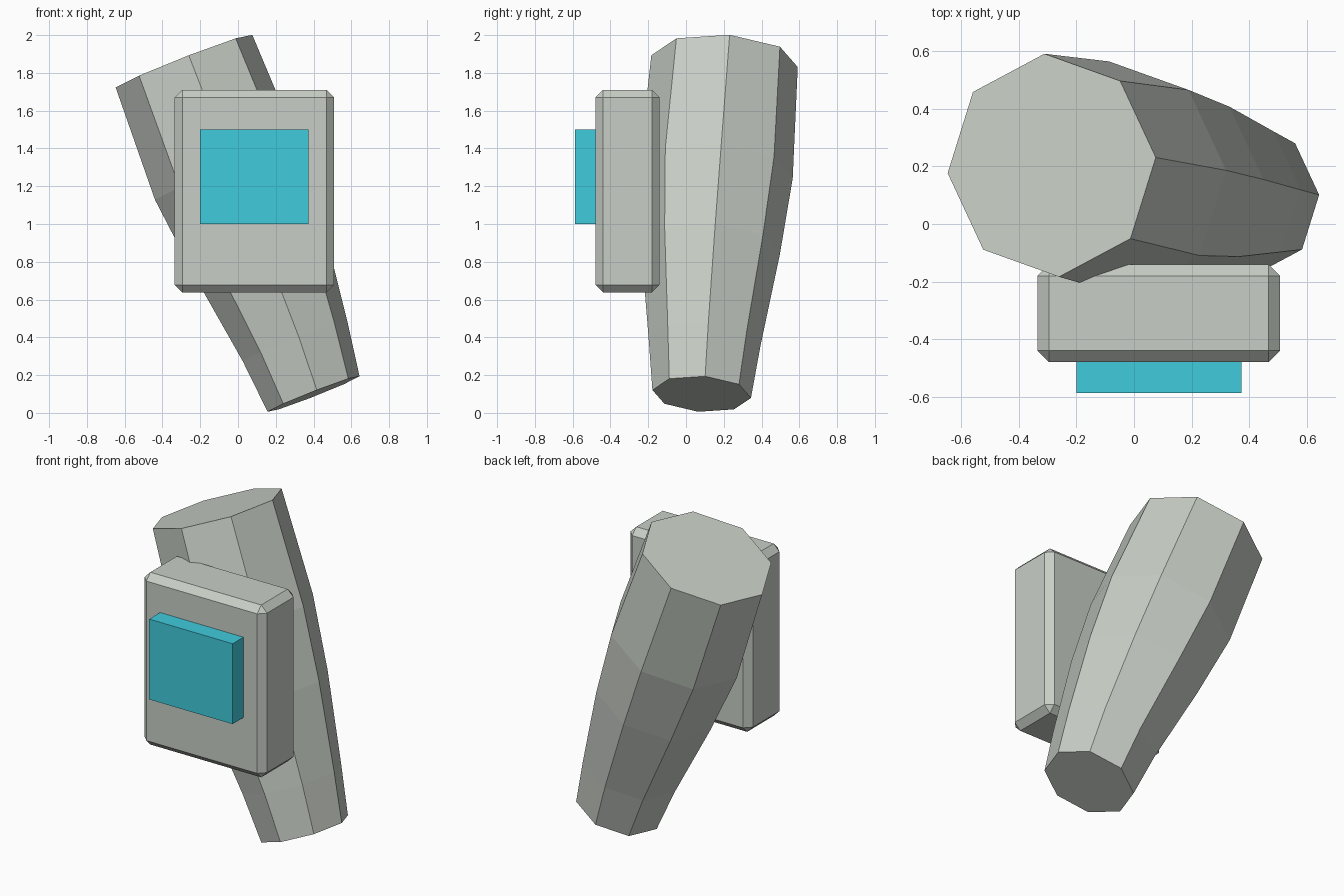
import bpy, bmesh, math
from mathutils import Vector

if "Cube" in bpy.data.objects:
    bpy.data.objects.remove(bpy.data.objects["Cube"])


def material(name, rgb):
    m = bpy.data.materials.new(name)
    m.diffuse_color = (*rgb, 1)
    m.use_nodes = True
    m.node_tree.nodes["Principled BSDF"].inputs["Base Color"].default_value = m.diffuse_color
    return m


grey = material("pale grey", (0.578, 0.617, 0.565))
teal = material("teal", (0.051, 0.60, 0.72))


def finish(bm, name, mat):
    bmesh.ops.recalc_face_normals(bm, faces=bm.faces)
    me = bpy.data.meshes.new(name)
    bm.to_mesh(me)
    bm.free()
    me.materials.append(mat)
    ob = bpy.data.objects.new(name, me)
    bpy.context.collection.objects.link(ob)
    return ob


def box(name, lo, hi, mat, chamfer=0):
    lo, hi = Vector(lo), Vector(hi)
    bm = bmesh.new()
    bmesh.ops.create_cube(bm, size=1)
    for v in bm.verts:
        v.co = (lo + hi) / 2 + v.co * (hi - lo)
    if chamfer:
        bmesh.ops.bevel(bm, geom=bm.edges[:], offset=chamfer, segments=1,
                        profile=0.5, affect='EDGES')
    return finish(bm, name, mat)


# Forearm: eight-sided curved loft, each ring is (centre, scale)
rings = [
    ((-0.286, 0.204, 1.862), 1.00),
    ((-0.060, 0.158, 1.275), 1.05),
    ((0.106, 0.129, 0.870), 0.95),
    ((0.302, 0.098, 0.380), 0.765),
    ((0.400, 0.083, 0.100), 0.673),
]
SIDES = 8
bm = bmesh.new()
loops = []
for centre, s in rings:
    loop = []
    for i in range(SIDES):
        a = math.tau * i / SIDES + 0.07
        dx, dy = 0.3625 * s * math.cos(a), 0.3885 * s * math.sin(a)
        # all rings share the same tilted plane
        loop.append(bm.verts.new(Vector(centre) + Vector((dx, dy, 0.39 * dx - 0.055 * dy))))
    loops.append(loop)
for p, q in zip(loops, loops[1:]):
    for i in range(SIDES):
        j = (i + 1) % SIDES
        bm.faces.new((p[i], p[j], q[j], q[i]))
bm.faces.new(loops[0])
bm.faces.new(loops[-1])
finish(bm, "forearm", grey)

# Chamfered housing strapped to the front of the arm
box("housing", (-0.335, -0.48, 0.638), (0.508, -0.14, 1.71), grey, 0.04)

# Raised display block
box("display", (-0.20, -0.587, 1.0), (0.374, -0.47, 1.5), teal)
